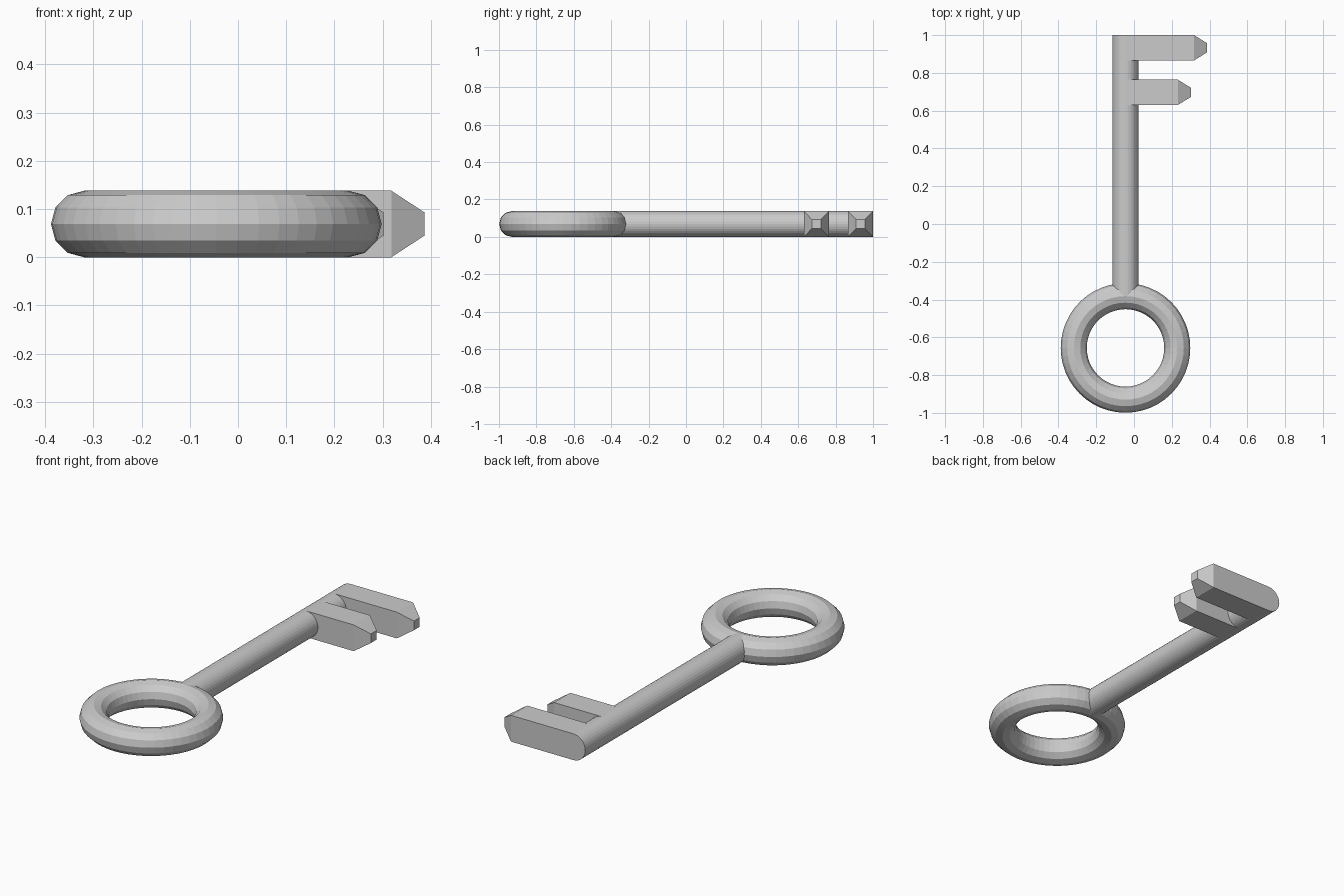
import bpy
import bmesh
from math import radians

if "Cube" in bpy.data.objects:
    bpy.data.objects.remove(bpy.data.objects["Cube"])

X = -0.045      # key axis
R = 0.069       # stock radius, also the height of the axis

# Ring handle
bpy.ops.mesh.primitive_torus_add(major_segments=48, minor_segments=12,
                                 major_radius=0.274, minor_radius=R,
                                 location=(X, -0.656, R))
bpy.context.object.name = "ring_handle"

# Round shaft, starting inside the ring stock
y0, y1 = -0.38, 1.0
bpy.ops.mesh.primitive_cylinder_add(vertices=32, radius=R, depth=y1 - y0,
                                    location=(X, (y0 + y1) / 2, R),
                                    rotation=(radians(90), 0, 0))
bpy.context.object.name = "shaft"


def tooth(name, y, shoulder, tip):
    """Square bar growing from the shaft axis, with a tapered blunt tip."""
    bm = bmesh.new()
    rings = []
    for x, hy, hz in ((X, 0.067, R), (shoulder, 0.067, R), (tip, 0.024, 0.024)):
        rings.append([bm.verts.new((x, y + sy * hy, R + sz * hz))
                      for sy, sz in ((-1, -1), (1, -1), (1, 1), (-1, 1))])
    for a, b in zip(rings, rings[1:]):
        for i in range(4):
            j = (i + 1) % 4
            bm.faces.new((a[i], a[j], b[j], b[i]))
    bm.faces.new(rings[0])
    bm.faces.new(rings[-1])
    bmesh.ops.recalc_face_normals(bm, faces=bm.faces)
    mesh = bpy.data.meshes.new(name)
    bm.to_mesh(mesh)
    bm.free()
    bpy.context.collection.objects.link(bpy.data.objects.new(name, mesh))


# Long end tooth and shorter inner tooth
tooth("end_tooth", 0.933, 0.318, 0.387)
tooth("inner_tooth", 0.697, 0.232, 0.302)
